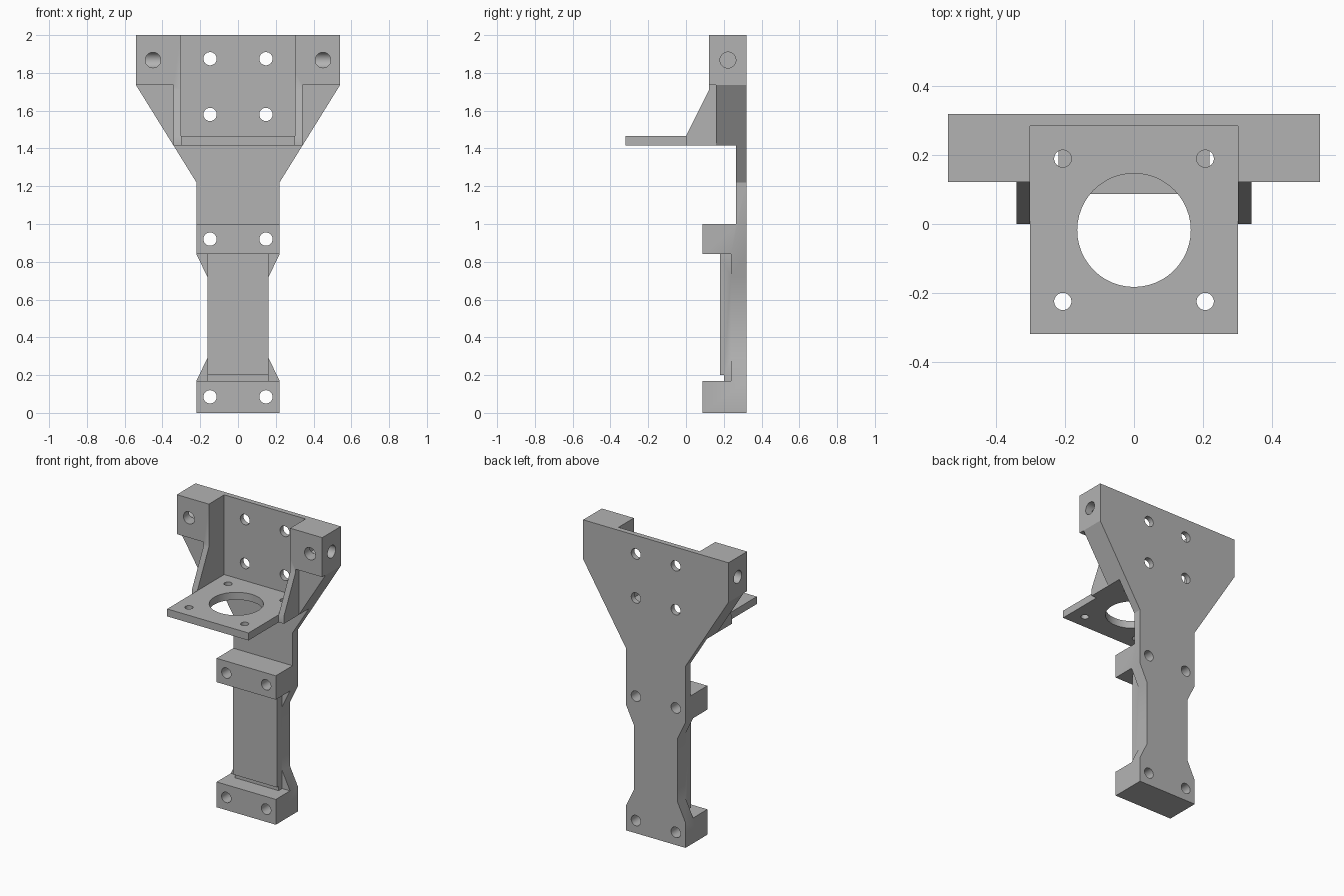
import bpy, bmesh
from math import radians
from mathutils import Matrix, Vector

if "Cube" in bpy.data.objects:
    bpy.data.objects.remove(bpy.data.objects["Cube"], do_unlink=True)

grey = bpy.data.materials.new("plain grey")
grey.use_nodes = True
grey.diffuse_color = (0.45, 0.45, 0.45, 1)
grey.node_tree.nodes["Principled BSDF"].inputs["Base Color"].default_value = grey.diffuse_color


def make_object(name, bm):
    bmesh.ops.recalc_face_normals(bm, faces=bm.faces)
    mesh = bpy.data.meshes.new(name)
    bm.to_mesh(mesh)
    bm.free()
    mesh.materials.append(grey)
    obj = bpy.data.objects.new(name, mesh)
    bpy.context.collection.objects.link(obj)
    return obj


def prism(name, points, place, direction):
    """Extrude a closed profile; place maps its two coordinates into space."""
    bm = bmesh.new()
    face = bm.faces.new([bm.verts.new(place(*p)) for p in points])
    new = bmesh.ops.extrude_face_region(bm, geom=[face])["geom"]
    bmesh.ops.translate(bm, vec=direction,
                        verts=[v for v in new if isinstance(v, bmesh.types.BMVert)])
    return make_object(name, bm)


def slab(name, half, y0, y1):
    """Mirror a right-hand (x, z) outline and extrude it along y."""
    outline = half + [(-x, z) for x, z in reversed(half)]
    return prism(name, outline, lambda x, z: (x, y0, z), (0, y1 - y0, 0))


def box(name, x0, x1, y0, y1, z0, z1):
    return prism(name, [(x0, z0), (x1, z0), (x1, z1), (x0, z1)],
                 lambda x, z: (x, y0, z), (0, y1 - y0, 0))


def rod(start, end, radius):
    """Round cutter between two points."""
    a, b = Vector(start), Vector(end)
    bm = bmesh.new()
    turn = (b - a).to_track_quat("Z", "Y").to_matrix().to_4x4()
    bmesh.ops.create_cone(bm, cap_ends=True, segments=48, radius1=radius, radius2=radius,
                          depth=(b - a).length, matrix=Matrix.Translation((a + b) / 2) @ turn)
    return make_object("hole_cutter", bm)


def combine(part, operation):
    mod = bracket.modifiers.new(operation.lower(), "BOOLEAN")
    mod.operation, mod.solver, mod.object = operation, "EXACT", part
    bpy.context.view_layer.objects.active = bracket
    bpy.ops.object.modifier_apply(modifier=mod.name)
    bpy.data.objects.remove(part, do_unlink=True)


# Main dimensions
back, leg, waist, wing = 0.32, 0.22, 0.162, 0.54
shelf_z, shelf_top, wing_z, taper_z = 1.415, 1.465, 1.735, 1.22
pocket = 0.302
wing_low = leg + (wing - leg) * (shelf_z - taper_z) / (wing_z - taper_z)

# Back plate with flared head and narrow waist
bracket = slab("mounting_bracket", [
    (leg, 0), (leg, 0.17), (waist, 0.29), (waist, 0.72), (leg, 0.84),
    (leg, taper_z), (wing, wing_z), (wing, 2)], 0.265, back)

parts = [
    # Flared head, thickened forward
    slab("head", [(wing_low, shelf_z), (wing, wing_z), (wing, 1.85)], 0.16, 0.3),
    # Leg web with corner braces, and raised front panel
    slab("leg_web", [(leg, 0.1), (leg, 0.17), (waist, 0.29), (waist, 0.72),
                     (leg, 0.84), (leg, 0.9)], 0.238, 0.3),
    box("column", -waist, waist, 0.2, 0.3, 0.1, 0.9),
    box("front_panel", -waist, waist, 0.18, 0.25, 0.2, 0.9),
    # Clamp blocks
    box("lower_block", -leg, leg, 0.087, 0.3, 0, 0.17),
    box("middle_block", -leg, leg, 0.087, 0.3, 0.84, 1.0),
]

# Top lugs and shelf gussets
for side in (-1, 1):
    parts.append(box("lug", side * 0.28, side * wing, 0.122, 0.3, wing_z, 2))
    parts.append(prism("gusset", [
        (0, shelf_z), (0, shelf_top), (0.122, 1.71), (0.122, 1.8), (0.2, 1.8), (0.2, shelf_z)],
        lambda y, z: (side * 0.29, y, z), (side * (wing_low - 0.29), 0, 0)))
for part in parts:
    combine(part, "UNION")

# Pocket between the lugs, then the shelf across its floor
combine(box("pocket_cutter", -pocket, pocket, -0.5, 0.285, shelf_top, 2.2), "DIFFERENCE")
combine(box("shelf", -pocket, pocket, -back, 0.3, shelf_z, shelf_top), "UNION")

# Shelf opening
cutters = [rod((0, -0.018, 1.38), (0, -0.018, 1.5), 0.165)]
for side in (-1, 1):
    # Shelf screw holes
    for y in (-0.225, 0.19):
        cutters.append(rod((side * 0.207, y, 1.38), (side * 0.207, y, 1.5), 0.025))
    # Through holes in plate and clamp blocks
    for z in (0.085, 0.92, 1.58, 1.875):
        cutters.append(rod((side * 0.148, 0, z), (side * 0.148, 0.4, z), 0.035))
    # Crossing blind holes in the lugs
    cutters.append(rod((side * 0.39, 0.222, 1.868), (side * 0.6, 0.222, 1.868), 0.042))
    cutters.append(rod((side * 0.45, 0.05, 1.868), (side * 0.45, 0.222, 1.868), 0.041))
for cutter in cutters:
    combine(cutter, "DIFFERENCE")

# Merge coplanar faces and shade
bm = bmesh.new()
bm.from_mesh(bracket.data)
bmesh.ops.remove_doubles(bm, verts=bm.verts, dist=0.0002)
bmesh.ops.dissolve_limit(bm, angle_limit=radians(0.5), verts=bm.verts, edges=bm.edges)
bm.to_mesh(bracket.data)
bm.free()
bpy.ops.object.select_all(action="DESELECT")
bracket.select_set(True)
bpy.context.view_layer.objects.active = bracket
bpy.ops.object.shade_smooth_by_angle(angle=radians(30))
